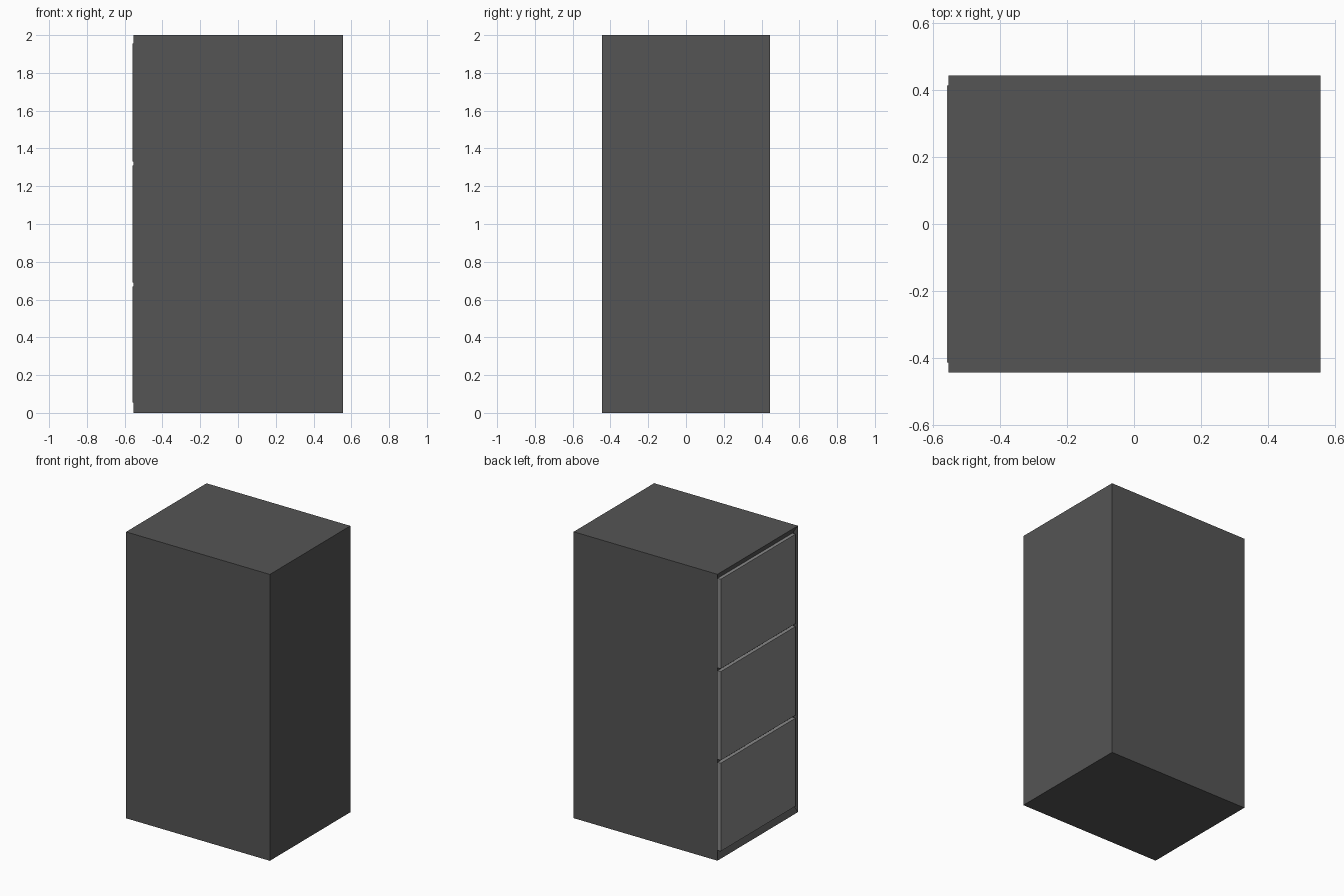
import bpy, bmesh
from mathutils import Vector

if "Cube" in bpy.data.objects:
    bpy.data.objects.remove(bpy.data.objects["Cube"])


def material(name, grey):
    mat = bpy.data.materials.new(name)
    mat.diffuse_color = (grey, grey, grey, 1)
    mat.use_nodes = True
    mat.node_tree.nodes["Principled BSDF"].inputs["Base Color"].default_value = mat.diffuse_color
    return mat


def box(name, lo, hi, mat, edit=None):
    """Axis-aligned box from corner lo to corner hi, with an optional bmesh edit."""
    lo, hi = Vector(lo), Vector(hi)
    bm = bmesh.new()
    bmesh.ops.create_cube(bm, size=1)
    bmesh.ops.scale(bm, vec=hi - lo, verts=bm.verts)
    bmesh.ops.translate(bm, vec=(lo + hi) / 2, verts=bm.verts)
    if edit:
        edit(bm)
    mesh = bpy.data.meshes.new(name)
    bm.to_mesh(mesh)
    bm.free()
    mesh.materials.append(mat)
    obj = bpy.data.objects.new(name, mesh)
    bpy.context.collection.objects.link(obj)
    return obj


RECESS = 0.02


def recess_front(bm):
    # Shallow tray with sloping borders on the drawer side
    bm.normal_update()
    face = next(f for f in bm.faces if f.normal.x < -0.9)
    bmesh.ops.inset_region(bm, faces=[face], thickness=0.03)
    for v in face.verts:
        v.co.x += RECESS
        v.co.z = 0.05 if v.co.z < 1 else 1.96


dark = material("dark_grey", 0.09)
light = material("light_grey", 0.25)

# Cabinet body
box("cabinet_body", (-0.554, -0.444, 0), (0.557, 0.444, 2), dark, recess_front)

# Three drawer fronts, just proud of the body
for name, z0, z1 in (("bottom_drawer", 0.055, 0.67),
                     ("middle_drawer", 0.69, 1.31),
                     ("top_drawer", 1.33, 1.955)):
    box(name, (-0.558, -0.413, z0), (-0.554 + RECESS, 0.413, z1), light)
